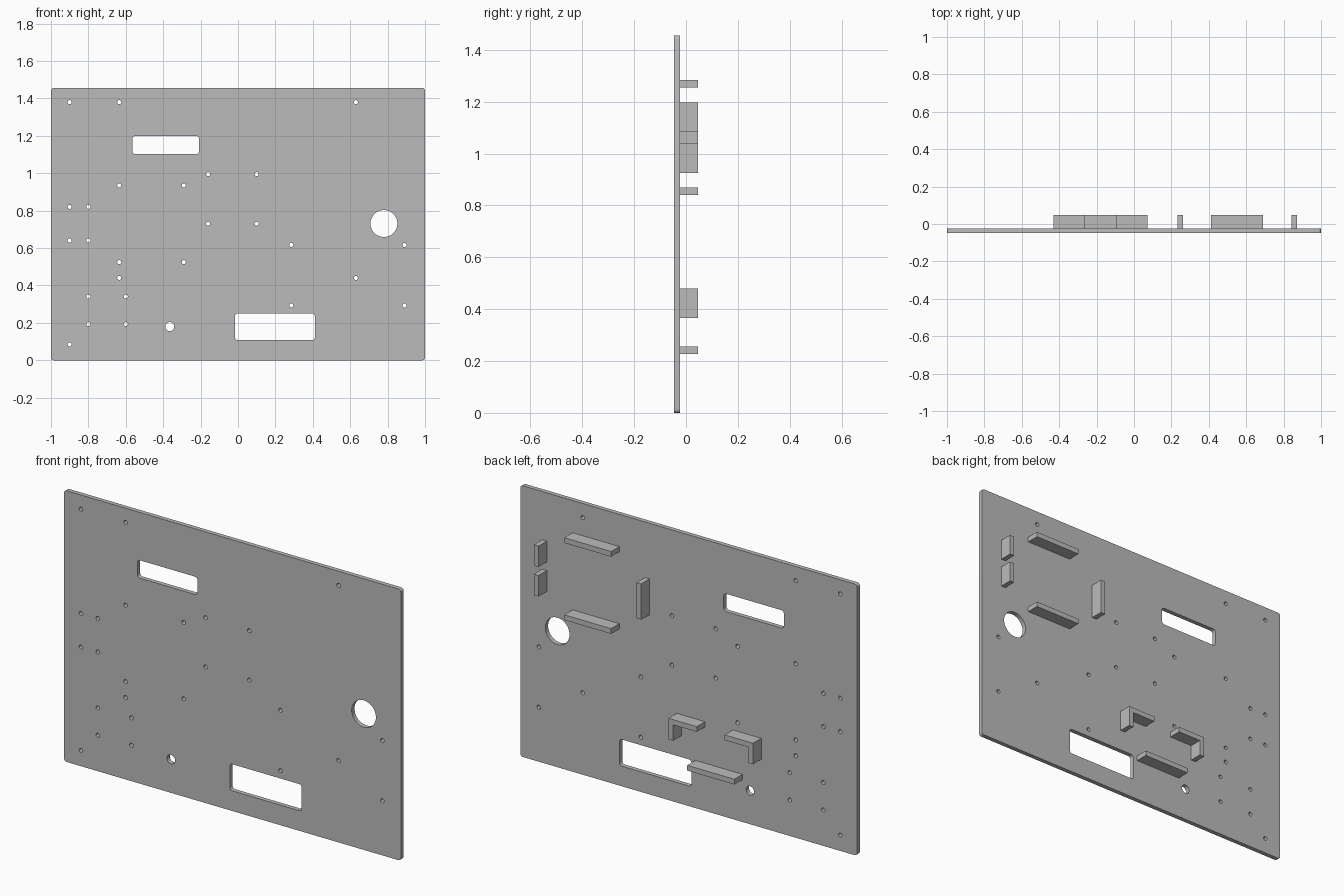
import bpy, bmesh, math
from mathutils import Vector

if "Cube" in bpy.data.objects:
    bpy.data.objects.remove(bpy.data.objects["Cube"], do_unlink=True)

grey = bpy.data.materials.new("panel_grey")
grey.use_nodes = True
grey.diffuse_color = (0.5, 0.5, 0.5, 1)
grey.node_tree.nodes["Principled BSDF"].inputs["Base Color"].default_value = (0.5, 0.5, 0.5, 1)

FRONT, BACK, RIB_END = -0.047, -0.023, 0.047
HEIGHT = 1.456
RIB = 0.028


def circle(x, z, r, n):
    return [(x + r * math.cos(2 * math.pi * i / n), z + r * math.sin(2 * math.pi * i / n))
            for i in range(n)]


def rounded_rect(x0, x1, z0, z1, r, steps=5):
    centres = [(x1 - r, z1 - r), (x0 + r, z1 - r), (x0 + r, z0 + r), (x1 - r, z0 + r)]
    pts = []
    for k, (cx, cz) in enumerate(centres):
        for i in range(steps + 1):
            a = math.pi / 2 * (k + i / steps)
            pts.append((cx + r * math.cos(a), cz + r * math.sin(a)))
    return pts


def extruded(name, loops, y0, y1):
    """Fill the first outline, leave the others open, and extrude from y0 to y1."""
    curve = bpy.data.curves.new(name + "_outline", "CURVE")
    curve.dimensions = "2D"
    curve.fill_mode = "BOTH"
    curve.extrude = (y1 - y0) / 2
    for loop in loops:
        s = curve.splines.new("POLY")
        s.points.add(len(loop) - 1)
        for p, (x, z) in zip(s.points, loop):
            p.co = (x, z, 0, 1)
        s.use_cyclic_u = True
    helper = bpy.data.objects.new(name + "_outline", curve)
    bpy.context.collection.objects.link(helper)
    deps = bpy.context.evaluated_depsgraph_get()
    mesh = bpy.data.meshes.new_from_object(helper.evaluated_get(deps))
    bpy.data.objects.remove(helper, do_unlink=True)

    # Stand the outline upright, weld the caps and face everything outward
    bm = bmesh.new()
    bm.from_mesh(mesh)
    for v in bm.verts:
        v.co = Vector((v.co.x, (y0 + y1) / 2 - v.co.z, v.co.y))
    bmesh.ops.remove_doubles(bm, verts=bm.verts, dist=0.00005)
    bmesh.ops.recalc_face_normals(bm, faces=bm.faces)
    for f in bm.faces:
        f.smooth = False
        f.material_index = 0
    bm.to_mesh(mesh)
    bm.free()
    mesh.materials.clear()
    mesh.materials.append(grey)
    mesh.name = name
    obj = bpy.data.objects.new(name, mesh)
    bpy.context.collection.objects.link(obj)
    return obj


def rect(x0, x1, z0, z1):
    return [(x0, z0), (x1, z0), (x1, z1), (x0, z1)]


# Screw holes, listed as rows: height, then the positions along x
hole_rows = {
    1.38: (-0.9, -0.635, 0.63),
    0.995: (-0.16, 0.1),
    0.935: (-0.635, -0.29),
    0.82: (-0.9, -0.8),
    0.73: (-0.16, 0.1),
    0.64: (-0.9, -0.8),
    0.617: (0.285, 0.89),
    0.525: (-0.635, -0.29),
    0.44: (-0.635, 0.63),
    0.34: (-0.8, -0.6),
    0.293: (0.285, 0.89),
    0.193: (-0.8, -0.6),
    0.085: (-0.9,),
}

# Panel with its windows and round openings
openings = [
    rounded_rect(-0.565, -0.208, 1.103, 1.199, 0.015),
    rounded_rect(-0.016, 0.411, 0.108, 0.251, 0.015),
    circle(0.78, 0.731, 0.072, 48),
    circle(-0.365, 0.18, 0.024, 32),
]
openings += [circle(x, z, 0.011, 16) for z, xs in hole_rows.items() for x in xs]
panel = extruded("panel", [rounded_rect(-1, 1, 0, HEIGHT, 0.015)] + openings, FRONT, BACK)
bpy.context.view_layer.objects.active = panel
panel.select_set(True)
bpy.ops.object.shade_smooth_by_angle(angle=math.radians(30))

# Straight ribs around the upper seat
ribs = {
    "upper_rib": (0.412, 0.69, 1.255, 1.255 + RIB),
    "lower_rib": (0.412, 0.69, 0.841, 0.841 + RIB),
    "inner_rib": (0.233, 0.233 + RIB, 0.965, 1.157),
    "outer_rib_top": (0.843, 0.843 + RIB, 1.085, 1.197),
    "outer_rib_bottom": (0.843, 0.843 + RIB, 0.926, 1.039),
    "base_rib": (-0.32, -0.04, 0.228, 0.228 + RIB),
}
for name, bounds in ribs.items():
    extruded(name, [rect(*bounds)], BACK, RIB_END)

# Mirrored pair of corner brackets around the lower seat
MID, REACH, ARM = -0.18, 0.251, 0.168
BOTTOM, TOP = 0.366, 0.479
for name, side in (("left_corner_bracket", 1), ("right_corner_bracket", -1)):
    profile = [(REACH, BOTTOM), (REACH, TOP), (REACH - ARM, TOP), (REACH - ARM, TOP - RIB),
               (REACH - RIB, TOP - RIB), (REACH - RIB, BOTTOM)]
    extruded(name, [[(MID + side * x, z) for x, z in profile]], BACK, RIB_END)
